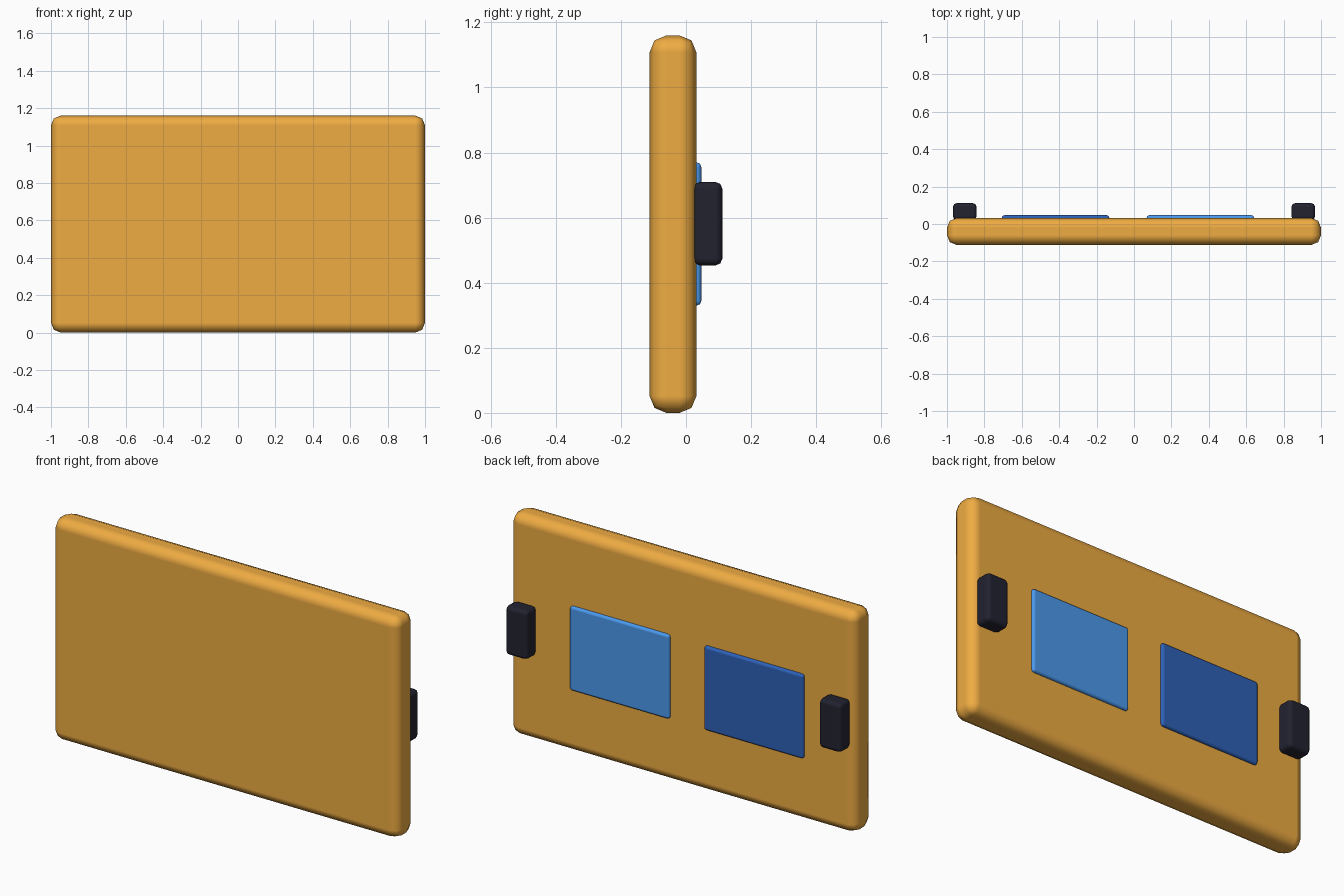
import bpy

if "Cube" in bpy.data.objects:
    bpy.data.objects.remove(bpy.data.objects["Cube"])


def material(name, color):
    m = bpy.data.materials.new(name)
    m.diffuse_color = (*color, 1)
    m.use_nodes = True
    m.node_tree.nodes["Principled BSDF"].inputs["Base Color"].default_value = m.diffuse_color
    return m


def rounded_box(name, lo, hi, bevel, mat):
    size = [b - a for a, b in zip(lo, hi)]
    center = [(a + b) / 2 for a, b in zip(lo, hi)]
    bpy.ops.mesh.primitive_cube_add(size=1, location=center)
    ob = bpy.context.object
    ob.name = name
    ob.scale = size
    bpy.ops.object.transform_apply(location=False, rotation=False, scale=True)
    bpy.ops.object.shade_smooth()
    # Hardened normals keep the large faces evenly flat
    mod = ob.modifiers.new("Rounding", 'BEVEL')
    mod.width = bevel
    mod.segments = 2
    mod.harden_normals = True
    bpy.ops.object.modifier_apply(modifier=mod.name)
    ob.data.materials.append(mat)
    return ob


amber = material("amber", (0.86, 0.41, 0.055))
dark = material("dark", (0.016, 0.016, 0.030))
light_blue = material("light_blue", (0.07, 0.32, 0.85))
deep_blue = material("deep_blue", (0.027, 0.12, 0.48))

# Main slab
rounded_box("board", (-1, -0.112, 0), (1, 0.032, 1.16), 0.052, amber)

# Raised panels on the back
rounded_box("light_panel", (0.067, 0.01, 0.33), (0.642, 0.047, 0.77), 0.014, light_blue)
rounded_box("deep_panel", (-0.707, 0.01, 0.33), (-0.132, 0.047, 0.77), 0.014, deep_blue)

# Grip blocks near both ends
for name, x in (("left_grip", -0.905), ("right_grip", 0.905)):
    rounded_box(name, (x - 0.064, 0.021, 0.453), (x + 0.064, 0.112, 0.71), 0.022, dark)
